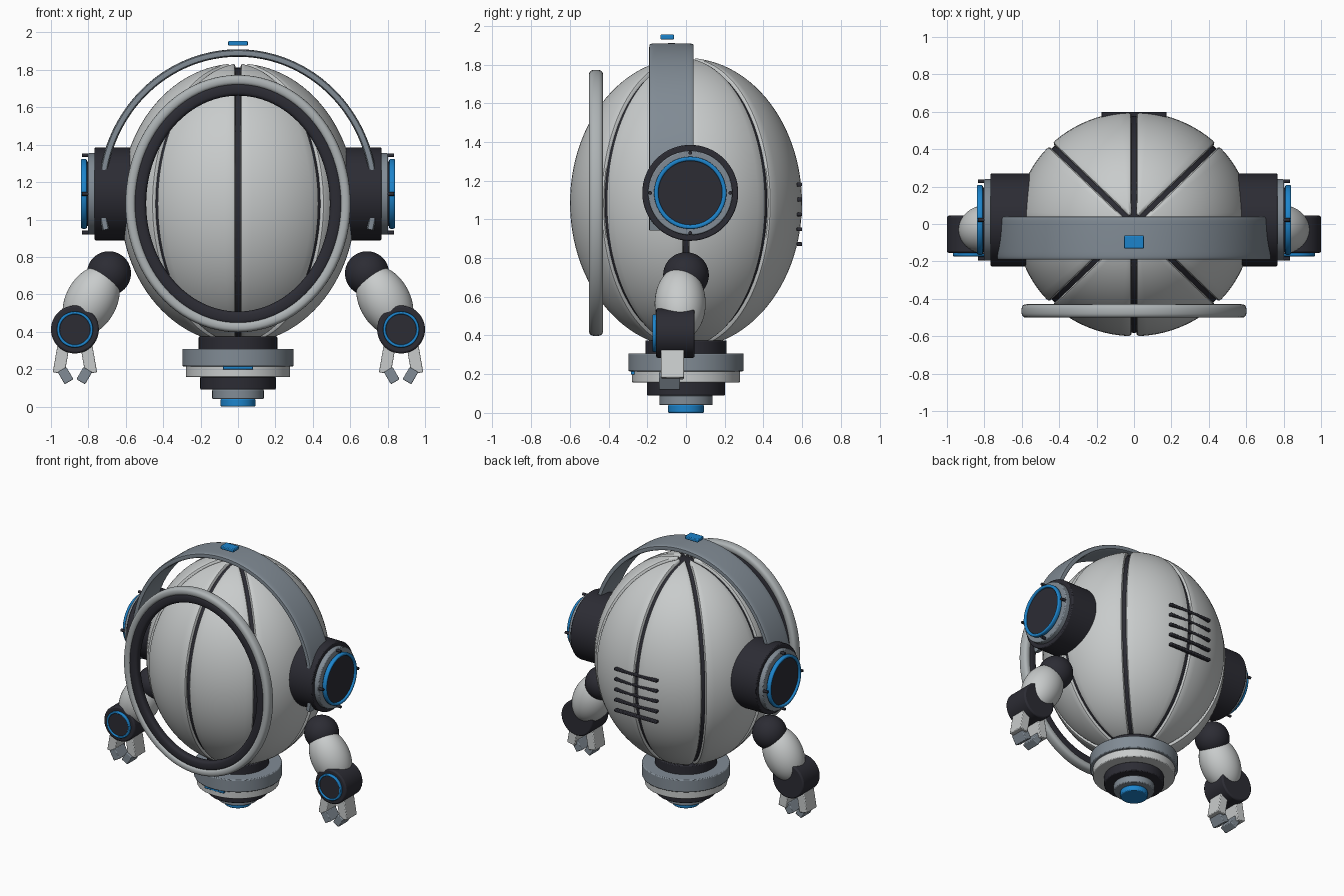
import bpy, bmesh
from math import sin, cos, pi, radians, copysign
from mathutils import Matrix, Vector

default = bpy.data.objects.get("Cube")
if default:
    bpy.data.objects.remove(default, do_unlink=True)


def material(name, rgb):
    m = bpy.data.materials.new(name)
    m.use_nodes = True
    m.diffuse_color = (*rgb, 1)
    m.node_tree.nodes["Principled BSDF"].inputs["Base Color"].default_value = (*rgb, 1)
    return m


SHELL = material("shell light grey", (0.58, 0.60, 0.60))
TRIM = material("trim mid grey", (0.42, 0.45, 0.46))
STEEL = material("steel grey", (0.22, 0.26, 0.30))
DARK = material("dark charcoal", (0.025, 0.025, 0.034))
BLUE = material("accent blue", (0.012, 0.23, 0.60))
parts = []


def finish(name, bm, mat, bevel=0):
    bmesh.ops.recalc_face_normals(bm, faces=bm.faces)
    me = bpy.data.meshes.new(name)
    bm.to_mesh(me)
    bm.free()
    me.materials.append(mat)
    ob = bpy.data.objects.new(name, me)
    bpy.context.collection.objects.link(ob)
    if bevel:
        mod = ob.modifiers.new("Bevel", "BEVEL")
        mod.width, mod.segments = bevel, 2
    parts.append(ob)
    return ob


def cylinder(name, mat, r, lo, hi, centre=(0, 0, 0), axis="Z", bevel=0.006, seg=64):
    """Cylinder running from lo to hi along an axis."""
    rot = {"Z": Matrix(), "X": Matrix.Rotation(pi / 2, 4, "Y"),
           "Y": Matrix.Rotation(-pi / 2, 4, "X")}[axis]
    bm = bmesh.new()
    bmesh.ops.create_cone(bm, cap_ends=True, segments=seg, radius1=r, radius2=r,
                          depth=hi - lo, matrix=Matrix.Translation((0, 0, (lo + hi) / 2)))
    bm.transform(Matrix.Translation(centre) @ rot)
    return finish(name, bm, mat, bevel)


def box(name, mat, centre, size, tilt=0, bevel=0.005):
    bm = bmesh.new()
    bmesh.ops.create_cube(bm, size=1, matrix=Matrix.Diagonal((*size, 1)))
    bm.transform(Matrix.Translation(centre) @ Matrix.Rotation(tilt, 4, "Y"))
    return finish(name, bm, mat, bevel)


def ellipsoid(name, mat, centre, radii, rot=Matrix()):
    bm = bmesh.new()
    bmesh.ops.create_uvsphere(bm, u_segments=48, v_segments=32, radius=1)
    bm.transform(Matrix.Translation(centre) @ rot @ Matrix.Diagonal((*radii, 1)))
    return finish(name, bm, mat)


def sweep(name, mat, centre, rx, rz, half_r, half_y, power, start=0, end=2 * pi, steps=96):
    """Sweep a rounded section along an ellipse in the XZ plane."""
    closed = end - start > 6.2
    section = []
    for k in range(24):
        c, s = cos(2 * pi * k / 24), sin(2 * pi * k / 24)
        section.append((half_r * copysign(abs(c) ** (2 / power), c),
                        half_y * copysign(abs(s) ** (2 / power), s)))
    bm = bmesh.new()
    rings = []
    for i in range(steps if closed else steps + 1):
        a = start + (end - start) * i / steps
        rings.append([bm.verts.new((centre[0] + (rx + dr) * cos(a), centre[1] + dy,
                                    centre[2] + (rz + dr) * sin(a))) for dr, dy in section])
    for i in range(steps):
        r0, r1 = rings[i], rings[(i + 1) % len(rings)]
        for k in range(24):
            j = (k + 1) % 24
            bm.faces.new((r0[k], r0[j], r1[j], r1[k]))
    if not closed:
        bm.faces.new(rings[0])
        bm.faces.new(rings[-1])
    return finish(name, bm, mat)


# Body: dark core showing through the seams between eight shell panels
MID = 1.085
RADII = Vector((0.63, 0.6, 0.75))
ellipsoid("body_core", DARK, (0, 0, MID), RADII * 0.97)


def shell_panel(index):
    bm = bmesh.new()
    rows = []
    edge = [(0.012, 0.95), (0.013, 0.982), (0.019, 0.995), (0.03, 1)]
    half = pi / 8
    for i in range(49):
        theta = radians(5 + 170 * i / 48)
        ring = 0.61 * sin(theta)
        cols = [(half - min(gap / ring, half * 0.9), depth) for gap, depth in edge]
        inner = cols[-1][0]
        line = [(-a, d) for a, d in cols]
        line += [(inner * k / 5, 1) for k in range(-4, 5)]
        line += [(a, d) for a, d in reversed(cols)]
        row = []
        for a, d in line:
            phi = (index + 0.5) * pi / 4 + a
            row.append(bm.verts.new((RADII.x * d * sin(theta) * cos(phi),
                                     RADII.y * d * sin(theta) * sin(phi),
                                     MID + RADII.z * d * cos(theta))))
        rows.append(row)
    for r0, r1 in zip(rows, rows[1:]):
        for k in range(len(r0) - 1):
            bm.faces.new((r0[k], r0[k + 1], r1[k + 1], r1[k]))
    ob = finish(f"shell_panel_{index + 1}", bm, SHELL)
    # Panels are open strips, so make sure they face outwards
    if sum(p.normal.dot(p.center - Vector((0, 0, MID))) for p in ob.data.polygons) < 0:
        ob.data.flip_normals()


for n in range(8):
    shell_panel(n)

# Face ring floating in front of the body
sweep("face_ring_outer", TRIM, (0, -0.465, MID), 0.574, 0.66, 0.028, 0.036, 2.6)
sweep("face_ring_inner", DARK, (0, -0.465, MID), 0.525, 0.611, 0.034, 0.03, 3)

# Headband and its button
sweep("headband", STEEL, (0, -0.075, 1.13), 0.728, 0.76, 0.02, 0.115, 6,
      start=radians(-14), end=radians(194))
box("headband_button", BLUE, (0, -0.097, 1.942), (0.105, 0.07, 0.025))

# Vent slats on the back
for n in range(5):
    box(f"back_vent_{n + 1}", DARK, (0, 0.586, 1.18 - n * 0.077), (0.35, 0.028, 0.02))

# Base: stacked discs (name, colour, radius, bottom, top)
for name, mat, r, lo, hi in [
    ("neck", DARK, 0.21, 0.30, 0.375),
    ("base_collar", STEEL, 0.298, 0.215, 0.308),
    ("base_plate", SHELL, 0.279, 0.157, 0.217),
    ("base_step", DARK, 0.202, 0.09, 0.16),
    ("base_nozzle", STEEL, 0.138, 0.04, 0.092),
    ("base_light", BLUE, 0.093, 0, 0.042),
]:
    cylinder(name, mat, r, lo, hi)
box("base_front_light", BLUE, (0, -0.272, 0.207), (0.16, 0.026, 0.018), bevel=0.003)

for side, s in (("left", 1), ("right", -1)):
    # Ear pod
    ear = (0, 0.022, 1.137)

    def pod(name, mat, r, x0, x1, centre=ear, **kw):
        lo, hi = sorted((s * x0, s * x1))
        cylinder(f"{side}_{name}", mat, r, lo, hi, centre, "X", **kw)

    pod("ear_pod", DARK, 0.248, 0.5, 0.767)
    pod("ear_rim", STEEL, 0.218, 0.76, 0.802)
    pod("ear_disc", DARK, 0.172, 0.79, 0.826)
    ring = sweep(f"{side}_ear_light", BLUE, (0, 0, 0), 0.176, 0.176, 0.011, 0.016, 3, steps=64)
    ring.data.transform(Matrix.Translation((s * 0.824, ear[1], ear[2]))
                        @ Matrix.Rotation(pi / 2, 4, "Z"))
    for n in range(4):
        a = n * pi / 2
        pod(f"ear_bolt_{n + 1}", DARK, 0.01, 0.79, 0.835,
            (0, ear[1] + 0.207 * cos(a), ear[2] + 0.207 * sin(a)), bevel=0, seg=12)

    # Arm
    ellipsoid(f"{side}_shoulder", DARK, (s * 0.69, 0, 0.712), (0.118, 0.118, 0.118))
    ellipsoid(f"{side}_arm", SHELL, (s * 0.785, -0.03, 0.565), (0.137, 0.132, 0.2),
              Matrix.Rotation(s * radians(-28), 4, "Y"))

    # Wrist cuff with a lit ring on the front
    hand = s * 0.872
    cylinder(f"{side}_cuff", DARK, 0.128, -0.155, 0.045, (hand, 0, 0.412), "Y", bevel=0.01)
    cylinder(f"{side}_cuff_disc", DARK, 0.085, -0.164, -0.15, (hand, 0, 0.412), "Y", bevel=0.002)
    sweep(f"{side}_cuff_light", BLUE, (hand, -0.161, 0.412), 0.089, 0.089,
          0.008, 0.012, 3, steps=64)

    # Two claw fingers
    for label, f in (("outer", s), ("inner", -s)):
        box(f"{side}_{label}_finger", SHELL, (hand + f * 0.074, -0.07, 0.252),
            (0.064, 0.118, 0.15), tilt=f * radians(-10))
        box(f"{side}_{label}_fingertip", STEEL, (hand + f * 0.05, -0.085, 0.165),
            (0.054, 0.11, 0.075), tilt=f * radians(30))

# Smooth shading with sharp edges kept
bpy.ops.object.select_all(action="DESELECT")
for ob in parts:
    ob.select_set(True)
bpy.context.view_layer.objects.active = parts[0]
bpy.ops.object.shade_smooth_by_angle(angle=radians(35))
